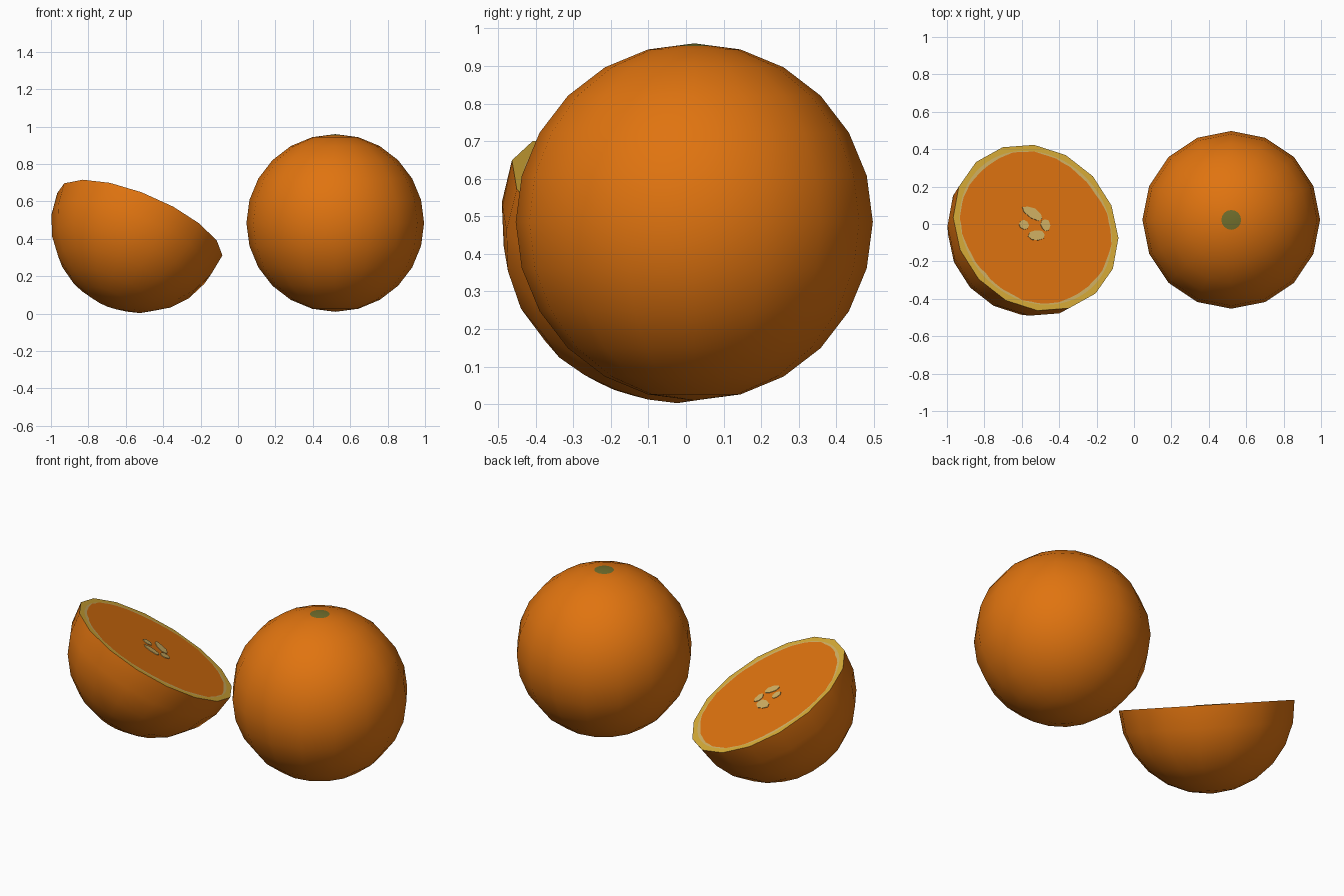
import bpy, bmesh, math, random
from mathutils import Matrix, Vector

if "Cube" in bpy.data.objects:
    bpy.data.objects.remove(bpy.data.objects["Cube"])

random.seed(4)
R, SEG = 0.475, 16


def material(name, rgb):
    m = bpy.data.materials.new(name)
    m.diffuse_color = (*rgb, 1)
    m.use_nodes = True
    m.node_tree.nodes["Principled BSDF"].inputs["Base Color"].default_value = m.diffuse_color
    return m


ORANGE = material("orange", (0.745, 0.174, 0.005))
RIND = material("rind yellow", (0.70, 0.42, 0.04))
PITH = material("pale pith", (0.66, 0.45, 0.13))
GREEN = material("stem green", (0.162, 0.155, 0.025))


def build(name, bm, mats, matrix, smooth):
    bmesh.ops.recalc_face_normals(bm, faces=bm.faces)
    for f in bm.faces:
        f.smooth = smooth
    me = bpy.data.meshes.new(name)
    bm.to_mesh(me)
    bm.free()
    for m in mats:
        me.materials.append(m)
    ob = bpy.data.objects.new(name, me)
    ob.matrix_world = matrix
    bpy.context.collection.objects.link(ob)
    return ob


def ring(bm, r, z, n=SEG):
    """Ring of vertices; r may be a number or a function of the index."""
    rad = r if callable(r) else (lambda i: r)
    return [bm.verts.new((rad(i) * math.cos(2 * math.pi * i / n),
                          rad(i) * math.sin(2 * math.pi * i / n), z)) for i in range(n)]


def bridge(bm, a, b, mat=0):
    n = len(a)
    for i in range(n):
        bm.faces.new((a[i], a[(i + 1) % n], b[(i + 1) % n], b[i])).material_index = mat


def fan(bm, a, z, mat=0):
    c = bm.verts.new((0, 0, z))
    for i in range(len(a)):
        bm.faces.new((a[i], a[(i + 1) % len(a)], c)).material_index = mat


def ball(bm, first, last):
    """Ball rings from step first to last (15 degrees each, 0 = bottom pole)."""
    rings = [ring(bm, R * math.sin(math.radians(15 * k)), -R * math.cos(math.radians(15 * k)))
             for k in range(first, last + 1)]
    for a, b in zip(rings, rings[1:]):
        bridge(bm, a, b)
    return rings


# whole orange with a green stem spot cut into the top cap
bm = bmesh.new()
rings = ball(bm, 1, 11)
fan(bm, rings[0], -R)
slope = math.tan(math.radians(7.5))
spot = ring(bm, 0.053, R - 0.053 * slope)
bridge(bm, rings[-1], spot)
fan(bm, spot, R, 1)
build("whole_orange", bm, [ORANGE, GREEN], Matrix.Translation((0.52, 0.022, 0.485)), True)

# tilted half: skin bowl
tilt = (Matrix.Translation((-0.525, -0.02, 0.478))
        @ Matrix.Rotation(math.radians(23), 4, 'Y')
        @ Matrix.Rotation(math.radians(-20), 4, 'X')
        @ Matrix.Rotation(math.radians(-7), 4, 'Z'))
bm = bmesh.new()
rings = ball(bm, 1, 6)
fan(bm, rings[0], -R)
build("half_skin", bm, [ORANGE], tilt, True)

# cut face: yellow rind, uneven pale pith, orange flesh
N = SEG * 4


def rim(i):
    """Radius of the 16-sided rim at fine step i."""
    a = (2 * math.pi * i / N) % (2 * math.pi / SEG) - math.pi / SEG
    return R * math.cos(math.pi / SEG) / math.cos(a)


def flesh(i):
    return 0.427 + 0.007 * math.sin(4 * 2 * math.pi * i / N + 1.5) + random.uniform(-0.004, 0.004)


bm = bmesh.new()
outer, mid, inner = ring(bm, rim, 0, N), ring(bm, 0.438, 0, N), ring(bm, flesh, 0, N)
bridge(bm, outer, mid, 1)
bridge(bm, mid, inner, 2)
fan(bm, inner, 0)
face = build("cut_face", bm, [ORANGE, RIND, PITH], tilt, False)
# make sure the open sheet faces outward
if face.data.polygons[0].normal.z < 0:
    face.data.flip_normals()

# pale core flecks: thin plates (centre x, y, half width, half height, turn)
bm = bmesh.new()
for x, y, w, h, turn in ((-0.015, 0.08, 0.062, 0.030, -25), (-0.068, 0.008, 0.028, 0.026, 0),
                         (0.055, 0.022, 0.026, 0.035, 0), (0.004, -0.043, 0.048, 0.030, 15)):
    fleck = ring(bm, lambda i: random.uniform(0.9, 1.1), 0, 8)
    m = (Matrix.Translation((x, y, 0.003)) @ Matrix.Rotation(math.radians(turn), 4, 'Z')
         @ Matrix.Diagonal((w, h, 1, 1)))
    for v in fleck:
        v.co = m @ v.co
    low = [bm.verts.new(v.co - Vector((0, 0, 0.004))) for v in fleck]
    bm.faces.new(fleck)
    bm.faces.new(low[::-1])
    bridge(bm, low, fleck)
build("core_flecks", bm, [PITH], tilt, False)
